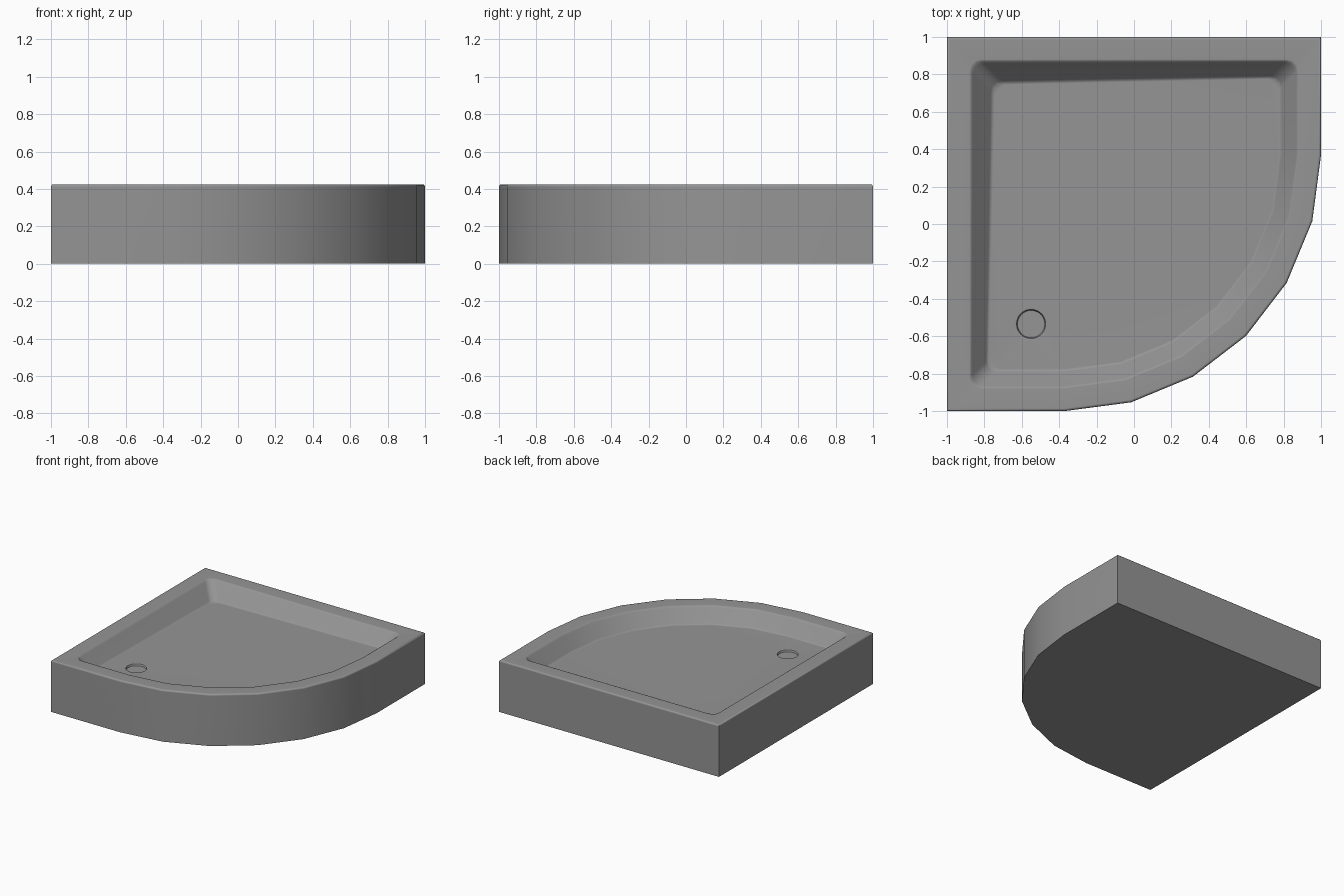
import bpy, bmesh
from math import sin, cos, pi, radians
from mathutils import Vector

cube = bpy.data.objects.get("Cube")
if cube:
    bpy.data.objects.remove(cube, do_unlink=True)

HEIGHT, DEPTH = 0.425, 0.12
CENTRE = Vector((-0.37, 0.37))      # centre of the curved front


def outline(e, radius, corner=None):
    """Quadrant plan: three square corners plus a six-step front curve."""
    corner = corner or e
    pts = []
    for (cx, cy), start in (((-e, -e), 270), ((-corner, corner), 180), ((e, e), 90)):
        mid = Vector((cx - radius * (1 if cx > 0 else -1),
                      cy - radius * (1 if cy > 0 else -1)))
        for i in range(4):
            a = radians(start - 30 * i)
            pts.append(mid + radius * Vector((cos(a), sin(a))))
    for i in range(7):
        a = -i * pi / 12
        pts.append(CENTRE + (e - CENTRE.x) * Vector((cos(a), sin(a))))
    return pts


def ring(bm, pts, z):
    return [bm.verts.new((p.x, p.y, z)) for p in pts]


def loft(bm, rings):
    for a, b in zip(rings, rings[1:]):
        for i in range(len(a)):
            j = (i + 1) % len(a)
            bm.faces.new((a[i], a[j], b[j], b[i]))


def loop_edges(bm, loop):
    return [bm.edges.get((loop[i - 1], loop[i])) for i in range(len(loop))]


bm = bmesh.new()

# Outer wall with a softened top edge
rings = [ring(bm, outline(1, 0), 0)]
for i in range(4):
    a = i * pi / 6
    rings.append(ring(bm, outline(1 - 0.014 * (1 - cos(a)), 0),
                      HEIGHT - 0.014 * (1 - sin(a))))

# Sloping basin wall, rounded into the rim and the floor
rim, base = outline(0.88, 0.06), outline(0.775, 0.055, 0.745)
for t, d in ((0, 0), (0.08, 0.04), (0.15, 0.12), (0.85, 0.92), (0.92, 0.97), (1, 1)):
    rings.append(ring(bm, [p.lerp(q, t) for p, q in zip(rim, base)],
                      HEIGHT - DEPTH * d))
loft(bm, rings)
bm.faces.new(rings[0])

# Recessed round drain
floor_z = HEIGHT - DEPTH
drain = []
for r, drop in ((0.086, 0), (0.078, 0.004), (0.073, 0.018)):
    circle = [Vector((-0.55 + r * cos(i * pi / 16), -0.535 + r * sin(i * pi / 16)))
              for i in range(32)]
    drain.append(ring(bm, circle, floor_z - drop))
loft(bm, drain)
bm.faces.new(drain[-1])

# Floor between the basin wall and the drain
bmesh.ops.triangle_fill(bm, use_beauty=True,
                        edges=loop_edges(bm, rings[-1]) + loop_edges(bm, drain[0]))
bmesh.ops.remove_doubles(bm, verts=bm.verts, dist=0.0005)
bmesh.ops.recalc_face_normals(bm, faces=bm.faces)

mesh = bpy.data.meshes.new("shower_tray")
bm.to_mesh(mesh)
bm.free()
tray = bpy.data.objects.new("shower_tray", mesh)
bpy.context.collection.objects.link(tray)

# Single grey finish
colour = (0.3, 0.3, 0.3, 1)
grey = bpy.data.materials.new("grey")
grey.use_nodes = True
grey.diffuse_color = colour
grey.node_tree.nodes["Principled BSDF"].inputs["Base Color"].default_value = colour
mesh.materials.append(grey)

# Smooth shading that keeps the large flats flat
bpy.ops.object.select_all(action='DESELECT')
tray.select_set(True)
bpy.context.view_layer.objects.active = tray
bpy.ops.object.shade_smooth_by_angle(angle=radians(35))
normals = tray.modifiers.new("flat_normals", 'WEIGHTED_NORMAL')
normals.keep_sharp = True
